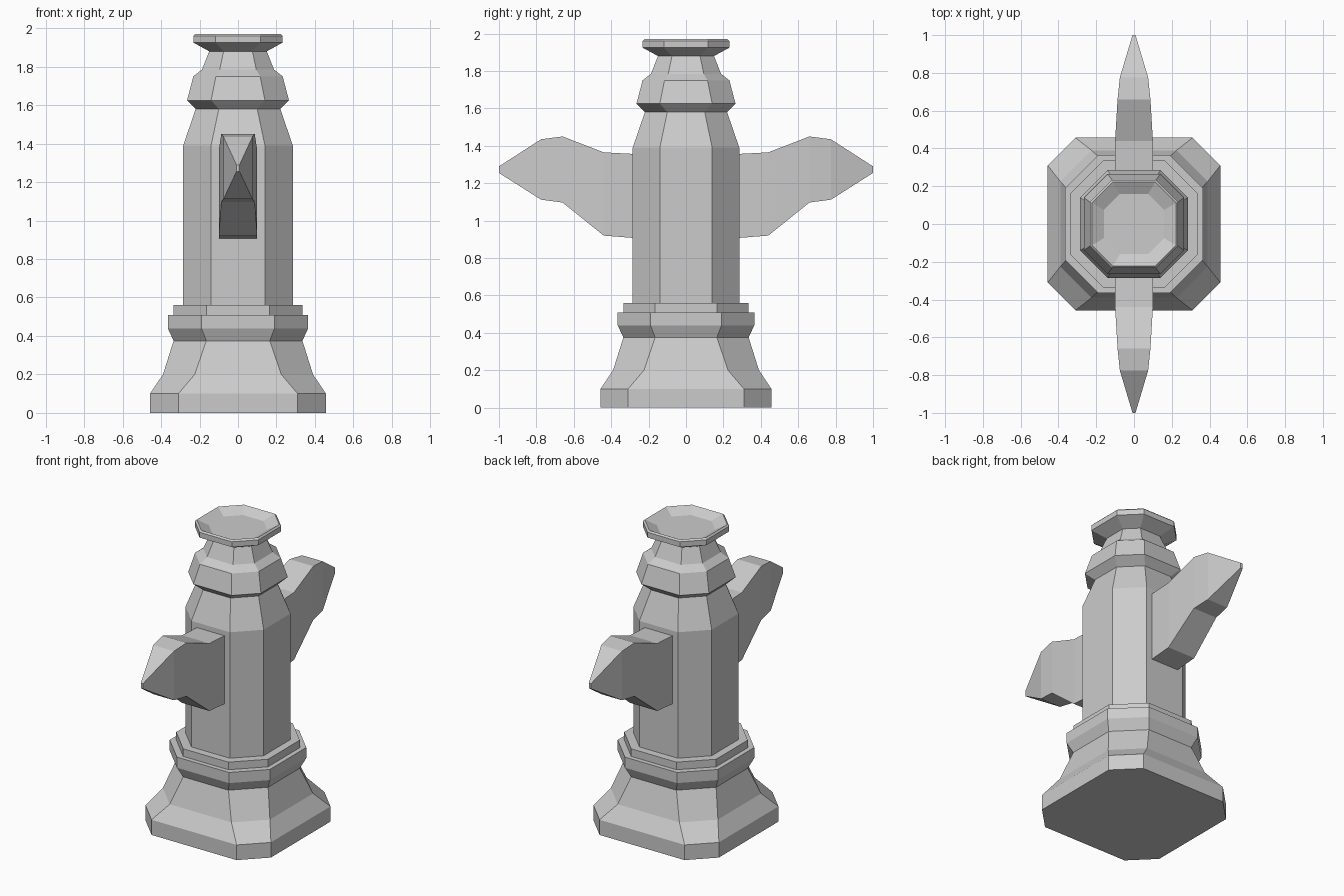
import bpy

if "Cube" in bpy.data.objects:
    bpy.data.objects.remove(bpy.data.objects["Cube"])


def loft(name, rings):
    """Skin a stack of equal-length rings and cap both ends."""
    n = len(rings[0])
    verts = [p for ring in rings for p in ring]
    faces = [tuple(reversed(range(n)))]
    for r in range(len(rings) - 1):
        for i in range(n):
            j = (i + 1) % n
            faces.append((r * n + i, r * n + j, (r + 1) * n + j, (r + 1) * n + i))
    faces.append(tuple(range((len(rings) - 1) * n, len(rings) * n)))
    mesh = bpy.data.meshes.new(name)
    mesh.from_pydata(verts, [], faces)
    mesh.update()
    obj = bpy.data.objects.new(name, mesh)
    bpy.context.collection.objects.link(obj)
    return obj


def octagon(z, h, c):
    """Square of half width h with corners cut so each flat spans -c to c."""
    return [(h, -c, z), (h, c, z), (c, h, z), (-c, h, z),
            (-h, c, z), (-h, -c, z), (-c, -h, z), (c, -h, z)]


def post(name, profile):
    return loft(name, [octagon(*p) for p in profile])


# Flared foot with moulded collar
post("base", [(0, .457, .31), (.10, .457, .31), (.20, .39, .225), (.375, .335, .165),
              (.44, .365, .19), (.51, .365, .19), (.51, .335, .165), (.56, .335, .165)])

# Shaft, tapering at the shoulder
post("shaft", [(.56, .285, .14), (1.39, .285, .14), (1.58, .22, .10)])

# Neck ring and dished cap
post("neck", [(1.58, .22, .10), (1.625, .265, .14), (1.75, .232, .115),
              (1.785, .187, .095), (1.88, .15, .075)])
post("cap", [(1.88, .15, .075), (1.925, .232, .118), (1.96, .232, .118),
             (1.97, .222, .112), (1.935, .16, .075)])

# Side arms: (distance from axis, bottom, top, half thickness)
sections = [(.25, .905, 1.355, .10), (.44, .92, 1.365, .10), (.66, 1.097, 1.45, .087),
            (.775, 1.112, 1.435, .075), (1.0, 1.255, 1.29, .008)]
arms = loft("side_arms", [[(-w, y, lo), (-w, y, hi), (w, y, hi), (w, y, lo)]
                          for y, lo, hi, w in sections])
arms.data.flip_normals()
mirror = arms.modifiers.new("mirror", 'MIRROR')
mirror.use_axis = (False, True, False)
mirror.use_mirror_merge = False
